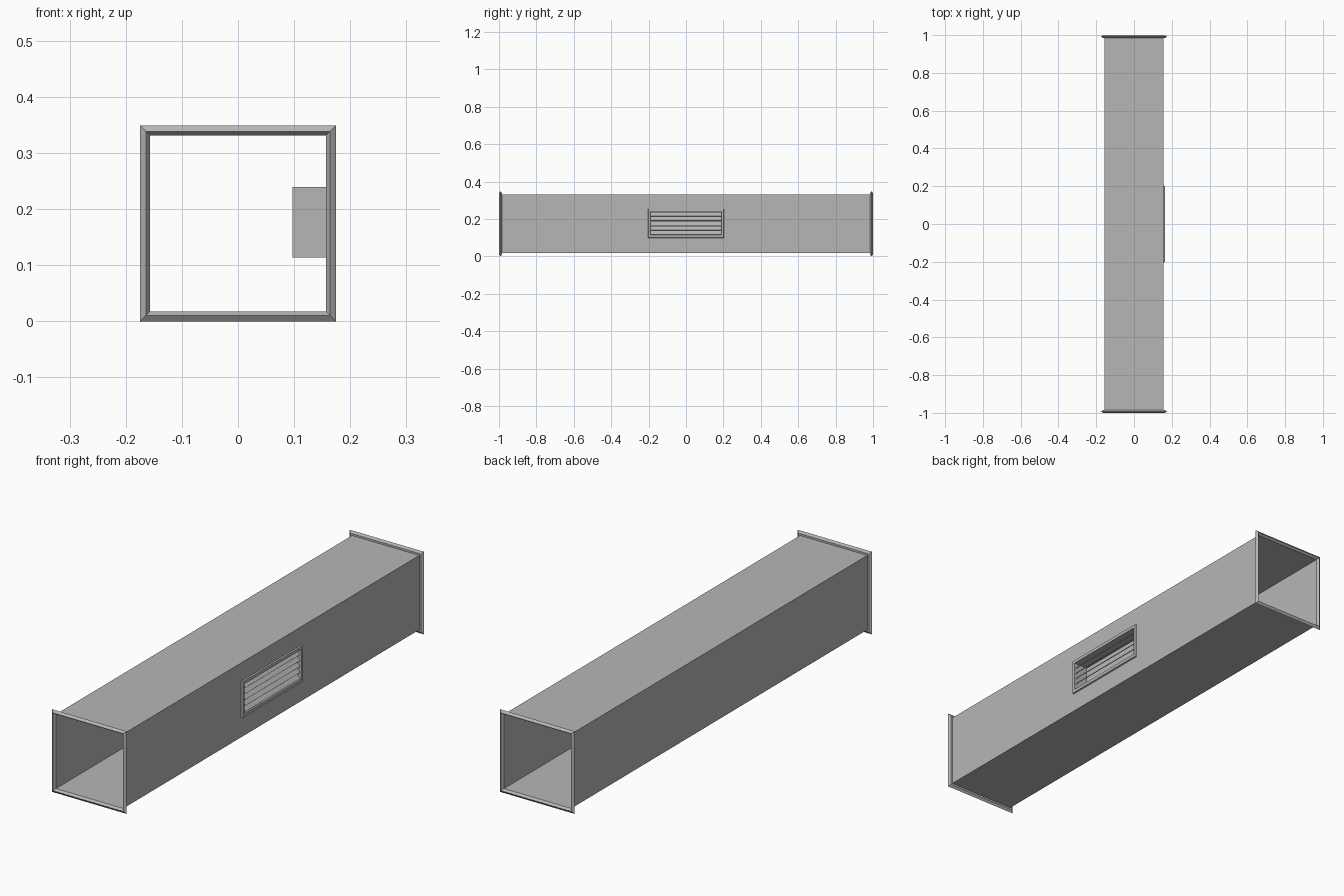
import bpy, bmesh, math
from mathutils import Matrix

cube = bpy.data.objects.get("Cube")
if cube:
    bpy.data.objects.remove(cube, do_unlink=True)

GREY = (0.47, 0.47, 0.47, 1)
metal = bpy.data.materials.new("galvanised grey")
metal.use_nodes = True
metal.diffuse_color = GREY
metal.node_tree.nodes["Principled BSDF"].inputs["Base Color"].default_value = GREY

CZ = 0.1745      # height of the duct axis
HALF = 0.157     # half width of the duct
END = 0.985      # where the wall meets the flange
VENT_Z = 0.1765  # centre height of the vent


def finish(name, bm):
    bmesh.ops.recalc_face_normals(bm, faces=bm.faces)
    mesh = bpy.data.meshes.new(name)
    bm.to_mesh(mesh)
    bm.free()
    mesh.materials.append(metal)
    obj = bpy.data.objects.new(name, mesh)
    bpy.context.collection.objects.link(obj)
    return obj


def loft(name, rings, closed=False, cap=False, skip=()):
    """Join successive four-cornered rings with quads."""
    bm = bmesh.new()
    loops = [[bm.verts.new(p) for p in ring] for ring in rings]
    pairs = list(zip(loops, loops[1:]))
    if closed:
        pairs.append((loops[-1], loops[0]))
    for a, b in pairs:
        for i in range(4):
            if i not in skip:
                j = (i + 1) % 4
                bm.faces.new((a[i], a[j], b[j], b[i]))
    if cap:
        bm.faces.new(loops[-1])
    return finish(name, bm)


def section(half, y):
    """Square across the duct."""
    return [(sx * half, y, CZ + sz * half)
            for sx, sz in ((1, -1), (1, 1), (-1, 1), (-1, -1))]


def side_rect(x, half_y, half_z, z):
    """Rectangle in the plane of the vent wall."""
    return [(x, sy * half_y, z + sz * half_z)
            for sy, sz in ((-1, -1), (1, -1), (1, 1), (-1, 1))]


# Duct: top, bottom and plain side
loft("duct_body", [section(HALF, -END), section(HALF, END)], skip=(0,))

# Wall with the vent opening, running on into the recessed box
OPEN_Y, OPEN_Z = 0.19, 0.0625
loft("vent_wall_and_box", [
    side_rect(HALF, END, HALF, CZ),
    side_rect(HALF, OPEN_Y, OPEN_Z, VENT_Z),
    side_rect(0.097, OPEN_Y, OPEN_Z, VENT_Z)], cap=True)

# Bevelled flanges at both ends
profile = [(HALF, END), (0.165, END), (0.1745, 0.992), (0.164, 1.0), (HALF, 0.99)]
for name, side in (("front_flange", -1), ("back_flange", 1)):
    loft(name, [section(h, side * y) for h, y in profile], closed=True)

# Raised trim around the vent
loft("vent_frame", [
    side_rect(HALF, 0.203, 0.078, VENT_Z),
    side_rect(0.163, 0.201, 0.076, VENT_Z),
    side_rect(0.163, OPEN_Y, OPEN_Z, VENT_Z),
    side_rect(HALF, OPEN_Y, OPEN_Z, VENT_Z)])

# Tilted louvres, lower edge outwards
COUNT = 5
PITCH = 2 * OPEN_Z / COUNT
for k in range(COUNT):
    bm = bmesh.new()
    place = (Matrix.Translation((0.146, 0, VENT_Z + (k - (COUNT - 1) / 2) * PITCH))
             @ Matrix.Rotation(math.radians(45), 4, 'Y')
             @ Matrix.Diagonal((0.031, 2 * OPEN_Y, 0.002, 1)))
    bmesh.ops.create_cube(bm, size=1, matrix=place)
    finish(f"louvre_{k + 1}", bm)
